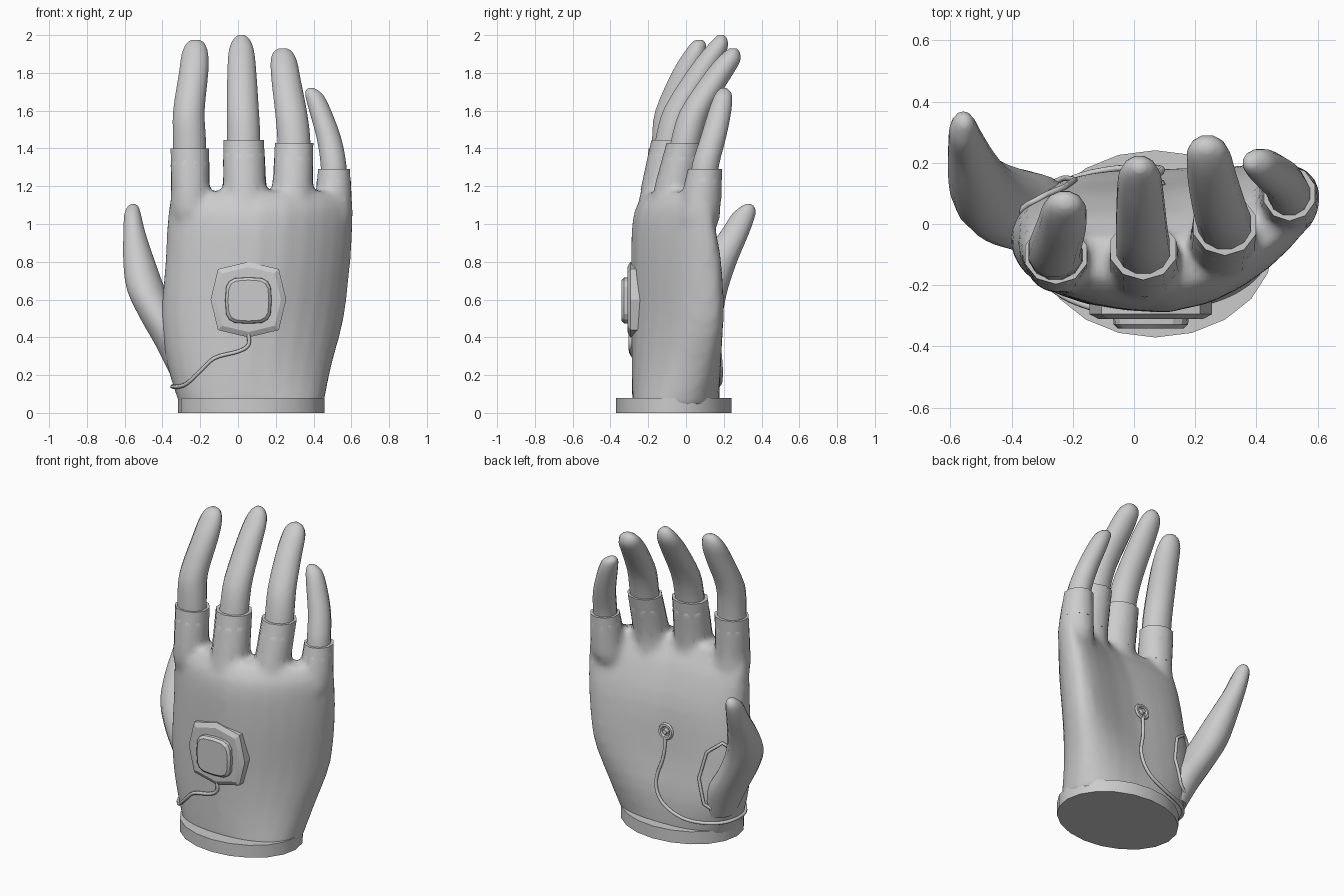
import bpy, bmesh
from math import sin, cos, pi, radians, copysign
from mathutils import Vector
from mathutils.bvhtree import BVHTree

if "Cube" in bpy.data.objects:
    bpy.data.objects.remove(bpy.data.objects["Cube"])


def spline(rows, steps):
    """Catmull-Rom through rows of numbers."""
    out, n = [], len(rows)
    for i in range(n - 1):
        a, b, c, d = (rows[max(i - 1, 0)], rows[i], rows[i + 1], rows[min(i + 2, n - 1)])
        for s in range(steps):
            t = s / steps
            out.append([0.5 * (2 * q + (r - p) * t + (2 * p - 5 * q + 4 * r - w) * t * t
                               + (3 * q - p - 3 * r + w) * t ** 3)
                        for p, q, r, w in zip(a, b, c, d)])
    return out + [list(rows[-1])]


def power(v, p):
    return copysign(abs(v) ** p, v)


def loft(name, rings, angle=45):
    """Skin a list of closed rings and cap both ends."""
    bm = bmesh.new()
    vs = [[bm.verts.new(p) for p in r] for r in rings]
    n = len(rings[0])
    for a, b in zip(vs, vs[1:]):
        for i in range(n):
            j = (i + 1) % n
            bm.faces.new((a[i], a[j], b[j], b[i]))
    bm.faces.new(vs[0])
    bm.faces.new(vs[-1])
    bmesh.ops.recalc_face_normals(bm, faces=bm.faces)
    me = bpy.data.meshes.new(name)
    bm.to_mesh(me)
    bm.free()
    for f in me.polygons:
        f.use_smooth = True
    me.set_sharp_from_angle(angle=radians(angle))
    ob = bpy.data.objects.new(name, me)
    bpy.context.collection.objects.link(ob)
    return ob


def tube(name, sections, sides=12, steps=3):
    """Sections are x, y, z, radius x, radius y."""
    rings = [[(x + rx * cos(2 * pi * (i + .5) / sides), y + ry * sin(2 * pi * (i + .5) / sides), z)
              for i in range(sides)] for x, y, z, rx, ry in spline(sections, steps)]
    return loft(name, rings)


# wrist base
loft("wrist_base", [[(.07 + .387 * cos(2 * pi * i / 20), -.065 + .306 * sin(2 * pi * i / 20), z)
                     for i in range(20)] for z in (0, .08)])

# palm of the glove: z, left, right, centre y, half depth, left bow, right bow
palm_rows = [
    (.03, -.305, .45, -.055, .23, 0, 0),
    (.25, -.375, .495, -.055, .232, .02, .09),
    (.50, -.405, .56, -.073, .215, .03, .18),
    (.80, -.385, .595, -.09, .2, .03, .2),
    (1.0, -.375, .608, -.12, .165, .04, .22),
    (1.1, -.365, .61, -.135, .125, .04, .23),
    (1.17, -.335, .585, -.13, .075, .04, .22)]
rings = []
for z, l, r, yc, hd, bl, br in spline(palm_rows, 3):
    ring = []
    for i in range(28):
        a = 2 * pi * i / 28
        u = power(cos(a), .85)
        bow = (br if u > 0 else bl) * abs(u) ** 1.6
        ring.append(((l + r) / 2 + u * (r - l) / 2, yc + bow + hd * power(sin(a), .85), z))
    rings.append(ring)
palm = loft("glove_palm", rings, 60)

# glove finger sleeves and the bare fingers emerging from them
sleeves = {
    "index": [(-.22, -.1, .9, .06, .06), (-.245, -.11, 1.04, .11, .11), (-.252, -.115, 1.18, .104, .108),
              (-.255, -.1, 1.4, .107, .097)],
    "middle": [(.035, -.13, .9, .07, .07), (.035, -.135, 1.04, .125, .125), (.035, -.125, 1.18, .117, .115),
               (.03, -.083, 1.445, .113, .1)],
    "ring": [(.27, -.08, .9, .07, .07), (.285, -.075, 1.04, .12, .12), (.29, -.06, 1.18, .109, .11),
             (.297, -.003, 1.43, .107, .1)],
    "little": [(.46, .02, .85, .06, .06), (.495, .06, 1.0, .1, .11), (.505, .078, 1.12, .1, .108),
               (.508, .1, 1.29, .088, .09)]}
fingers = {
    "index": [(-.255, -.105, 1.3, .09, .08), (-.257, -.1, 1.45, .09, .082), (-.26, -.08, 1.6, .086, .085),
              (-.235, 0, 1.8, .08, .078), (-.228, .045, 1.9, .072, .062), (-.225, .065, 1.955, .05, .04),
              (-.225, .07, 1.975, .02, .018)],
    "middle": [(.03, -.1, 1.34, .092, .082), (.03, -.075, 1.48, .09, .083), (.025, -.03, 1.62, .087, .085),
               (.02, .09, 1.82, .078, .078), (.018, .155, 1.92, .068, .064), (.018, .18, 1.975, .046, .04),
               (.018, .185, 2.0, .018, .016)],
    "ring": [(.297, -.02, 1.33, .09, .082), (.295, .005, 1.46, .09, .083), (.28, .05, 1.6, .087, .084),
             (.255, .15, 1.76, .08, .08), (.243, .218, 1.86, .072, .07), (.238, .243, 1.91, .052, .042),
             (.238, .25, 1.93, .02, .018)],
    "little": [(.508, .09, 1.2, .072, .072), (.505, .105, 1.32, .07, .074), (.48, .145, 1.46, .067, .07),
               (.435, .18, 1.6, .06, .062), (.405, .197, 1.68, .05, .048), (.39, .2, 1.71, .03, .028),
               (.387, .2, 1.72, .012, .012)]}
stubs = []
for key, secs in sleeves.items():
    rows = spline(secs, 4)
    tube(key + "_sleeve", rows[-5:], 10, 1)
    stubs.append(tube(key + "_stub", rows[:-1], 16, 1))
    tube(key + "_finger", fingers[key])

# melt palm and sleeve roots into one glove with soft webs
with bpy.context.temp_override(active_object=palm, selected_editable_objects=[palm] + stubs):
    bpy.ops.object.join()
mod = palm.modifiers.new("melt", 'REMESH')
mod.mode = 'VOXEL'
mod.voxel_size = .022
mod.use_smooth_shade = True
mod = palm.modifiers.new("soften", 'SMOOTH')
mod.factor = .5
mod.iterations = 5

# thumb
tube("thumb", [(-.26, .02, .18, .09, .1), (-.32, .035, .35, .115, .13), (-.41, .055, .5, .11, .135),
               (-.485, .095, .65, .105, .125), (-.523, .165, .8, .086, .105), (-.548, .255, .95, .06, .078),
               (-.558, .305, 1.05, .045, .062), (-.556, .325, 1.09, .03, .036), (-.555, .33, 1.105, .012, .014)], 14)


# unit on the back of the hand: stacked rounded plates
def plate(name, cx, cz, levels, sides, p):
    loft(name, [[(cx + r * power(cos(2 * pi * i / sides), p), y, cz + r * power(sin(2 * pi * i / sides), p))
                 for i in range(sides)] for y, r in levels], 20)


plate("device_plate", .055, .6, [(-.24, .2), (-.295, .2), (-.31, .172)], 8, .62)
plate("device_button", .055, .595, [(-.28, .125), (-.328, .122), (-.342, .108)], 16, .55)

# cords lying on the glove surface
bpy.context.view_layer.update()
bvh = BVHTree.FromObject(palm, bpy.context.evaluated_depsgraph_get())


def surface_cord(name, points, radius, closed=False):
    cu = bpy.data.curves.new(name, 'CURVE')
    cu.dimensions = '3D'
    cu.bevel_depth = radius
    cu.bevel_resolution = 1
    cu.use_fill_caps = True
    sp = cu.splines.new('POLY')
    sp.points.add(len(points) - 1)
    for q, g in zip(sp.points, points):
        co, no, _, _ = bvh.find_nearest(Vector(g))
        q.co = (*(co + no * radius * .7), 1)
    sp.use_cyclic_u = closed
    bpy.context.collection.objects.link(bpy.data.objects.new(name, cu))


# cable from the unit round the wrist to the palm sensor
guide = [(.055, -.3, .42), (.055, -.3, .36), (.0, -.3, .325), (-.13, -.3, .29), (-.22, -.27, .21),
         (-.3, -.22, .145), (-.37, -.1, .13), (-.37, .03, .13), (-.27, .16, .13), (-.1, .2, .15),
         (.04, .2, .22), (.09, .2, .34), (.055, .2, .5), (.05, .2, .63)]
surface_cord("cable", spline(guide, 4), .011)

# octagonal rim of the glove opening around the thumb
side = Vector((-.75, -.62, 0)).normalized()
corners = [Vector((-.33, .11, .43)) + side * .16 * cos(pi * k / 4) + Vector((0, 0, .23 * sin(pi * k / 4)))
           for k in range(8)]
surface_cord("thumb_opening_rim", [corners[k].lerp(corners[(k + 1) % 8], t / 3)
                                   for k in range(8) for t in range(3)], .01, True)

# palm sensor: ring with a small contact in the middle
spot, normal, _, _ = bvh.find_nearest(Vector((.05, .2, .66)))
turn = normal.to_track_quat('Z', 'Y').to_euler()
bpy.ops.mesh.primitive_torus_add(major_segments=14, minor_segments=6, major_radius=.04, minor_radius=.013,
                                 location=spot + normal * .004, rotation=turn)
bpy.context.object.name = "sensor_ring"
bpy.ops.mesh.primitive_cone_add(vertices=10, radius1=.022, radius2=.014, depth=.03,
                                location=spot + normal * .006, rotation=turn)
bpy.context.object.name = "sensor_contact"
